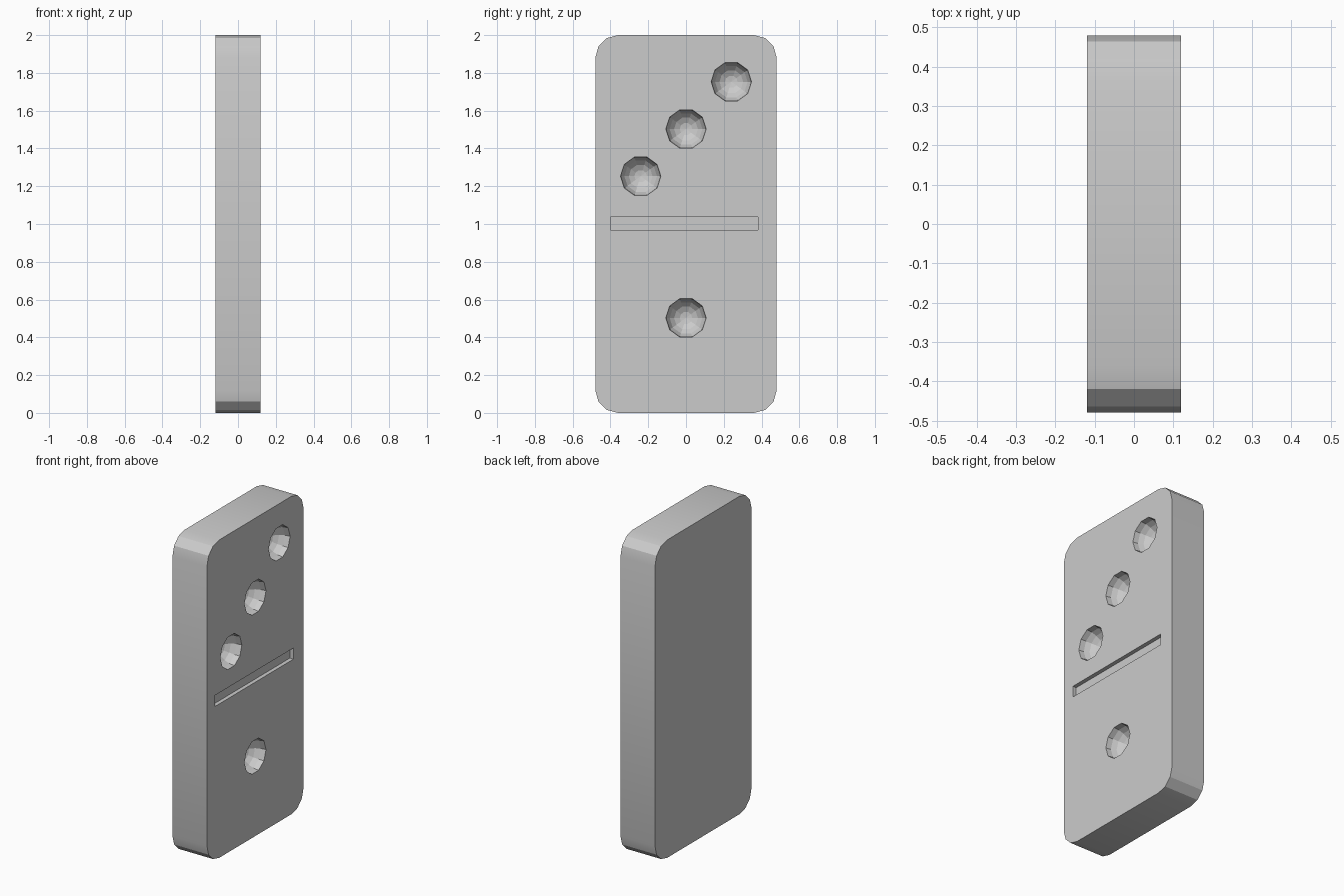
import bpy, bmesh
from math import sin, cos, pi, radians

if "Cube" in bpy.data.objects:
    bpy.data.objects.remove(bpy.data.objects["Cube"])

HALF_X, HALF_Y, HEIGHT, CORNER = 0.12, 0.48, 2.0, 0.12


def make_object(name, bm):
    bmesh.ops.recalc_face_normals(bm, faces=bm.faces)
    mesh = bpy.data.meshes.new(name)
    bm.to_mesh(mesh)
    bm.free()
    obj = bpy.data.objects.new(name, mesh)
    bpy.context.collection.objects.link(obj)
    return obj


# Tile body: rounded rectangle in YZ, extruded along X
bm = bmesh.new()
outline = []
corners = [(1, 1), (-1, 1), (-1, -1), (1, -1)]
for i, (sy, sz) in enumerate(corners):
    cy = sy * (HALF_Y - CORNER)
    cz = HEIGHT / 2 + sz * (HEIGHT / 2 - CORNER)
    for k in range(4):
        a = i * pi / 2 + k * pi / 6
        outline.append(bm.verts.new((-HALF_X, cy + CORNER * cos(a), cz + CORNER * sin(a))))
back = bm.faces.new(outline)
ext = bmesh.ops.extrude_face_region(bm, geom=[back], use_keep_orig=True)
bmesh.ops.translate(bm, vec=(2 * HALF_X, 0, 0),
                    verts=[v for v in ext["geom"] if isinstance(v, bmesh.types.BMVert)])
bmesh.ops.recalc_face_normals(bm, faces=bm.faces)
# Rounded sides are smooth, the two broad faces stay flat
for f in bm.faces:
    f.smooth = len(f.verts) == 4
for e in bm.edges:
    e.smooth = e.calc_face_angle(0) < radians(29)
tile = make_object("domino_tile", bm)


def pip_cutter(name, y, z, radius=0.107, sides=10, rings=5):
    # Faceted half sphere with its pole pointing into the tile
    bm = bmesh.new()
    profile = [(0.05, radius)] + [(-radius * sin(k * pi / 2 / rings), radius * cos(k * pi / 2 / rings))
                                  for k in range(rings)]
    loops = [[bm.verts.new((HALF_X + x, y + r * cos(2 * pi * s / sides), z + r * sin(2 * pi * s / sides)))
              for s in range(sides)] for x, r in profile]
    pole = bm.verts.new((HALF_X - radius, y, z))
    for a, b in zip(loops, loops[1:]):
        for s in range(sides):
            t = (s + 1) % sides
            bm.faces.new((a[s], a[t], b[t], b[s]))
    for s in range(sides):
        bm.faces.new((loops[-1][s], loops[-1][(s + 1) % sides], pole))
    bm.faces.new(loops[0])
    return make_object(name, bm)


# Cutters: four pips and the dividing groove
pips = [(0, 0.503), (-0.24, 1.253), (0, 1.503), (0.24, 1.753)]
cutters = [pip_cutter(f"pip_cutter_{i}", y, z) for i, (y, z) in enumerate(pips)]
bm = bmesh.new()
bmesh.ops.create_cube(bm, size=1)
bmesh.ops.scale(bm, vec=(0.05, 0.78, 0.07), verts=bm.verts)
bmesh.ops.translate(bm, vec=(HALF_X, -0.01, 1.003), verts=bm.verts)
cutters.append(make_object("groove_cutter", bm))

for c in cutters:
    mod = tile.modifiers.new(c.name, 'BOOLEAN')
    mod.operation = 'DIFFERENCE'
    mod.solver = 'EXACT'
    mod.object = c
    c.hide_render = True

# Bake the cuts, then drop the cutters
bpy.context.view_layer.objects.active = tile
tile.select_set(True)
for c in cutters:
    bpy.ops.object.modifier_apply(modifier=c.name)
    bpy.data.objects.remove(c)
